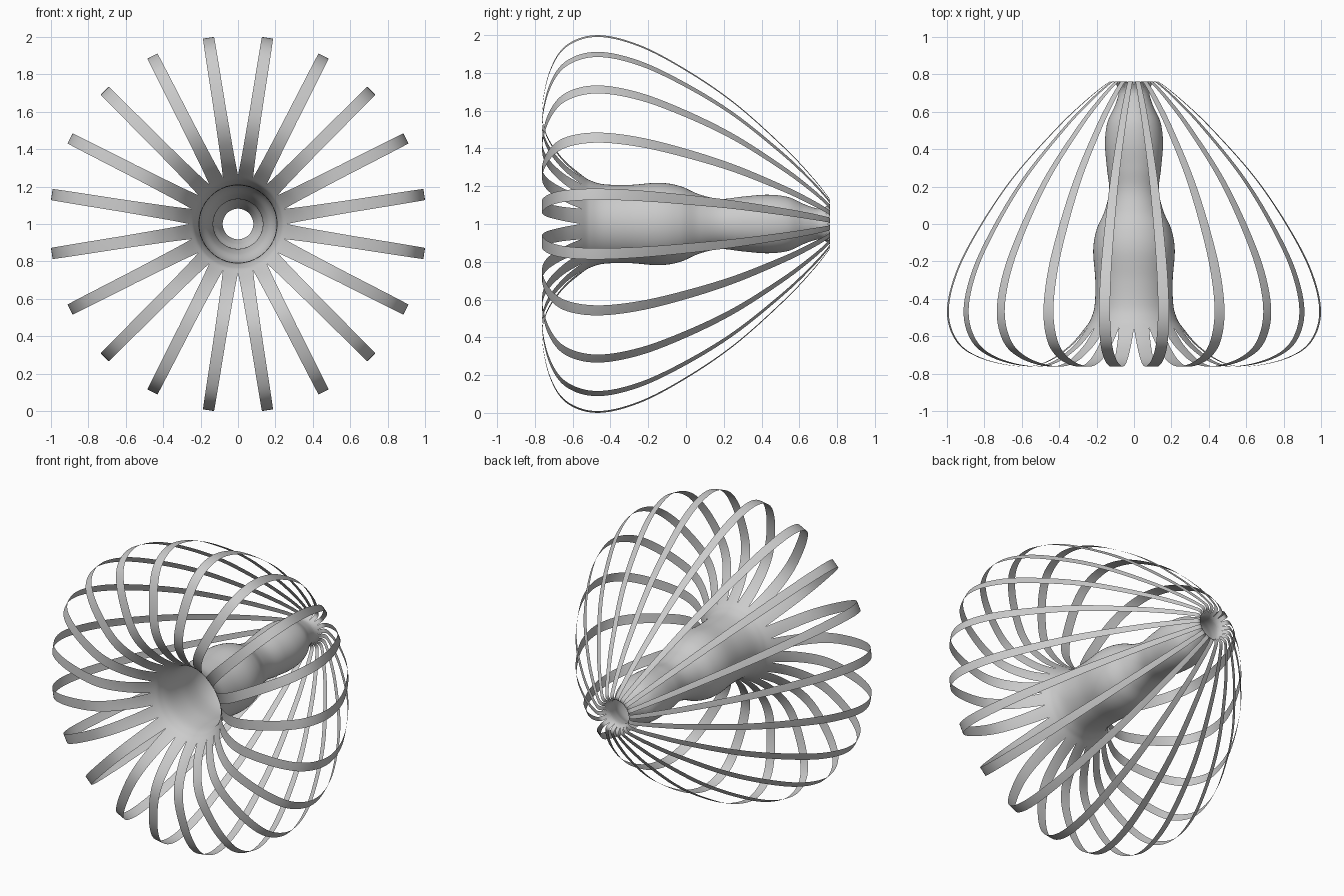
import bpy, bmesh, math
from mathutils import Vector

cube = bpy.data.objects.get("Cube")
if cube:
    bpy.data.objects.remove(cube)

STRIPS = 20
HALF = math.pi / STRIPS      # half the angle of one sector
STEPS = 8                    # samples between profile points

mat = bpy.data.materials.new("plain_grey")
mat.use_nodes = True
grey = (0.6, 0.6, 0.6, 1)
mat.diffuse_color = grey
mat.node_tree.nodes["Principled BSDF"].inputs["Base Color"].default_value = grey

# Closed profile as (radius, y, strip width): hollow core, then outer loop
core = [(.258, -.55, .083), (.228, -.5, .083), (.21, -.43, .083), (.207, -.3, .08),
        (.218, -.14, .08), (.2, -.03, .08), (.157, .07, .08), (.133, .18, .08),
        (.145, .3, .06), (.155, .43, .05), (.143, .54, .04), (.105, .625, .03)]
loop = [(.082, .7, .027), (.095, .746, .028), (.12, .762, .028), (.155, .745, .028),
        (.255, .665, .033), (.41, .52, .038), (.645, .26, .045), (.825, 0, .052),
        (.957, -.25, .057), (1.008, -.47, .06), (.955, -.632, .062), (.82, -.72, .064),
        (.62, -.761, .066), (.48, -.74, .07), (.35, -.655, .075)]
points = [Vector(p) for p in core + loop]


def sample(first, last):
    """Smooth closed spline through the profile between two point numbers."""
    n, out = len(points), []
    for i in range(first, last):
        a, b, c, d = (points[(i + k) % n] for k in (-1, 0, 1, 2))
        for s in range(STEPS):
            t = s / STEPS
            out.append(b + t * (c - a) / 2 + t * t * (a - 2.5 * b + 2 * c - d / 2)
                       + t ** 3 * (1.5 * (b - c) + (d - a) / 2))
    return out + [points[last % n]]


def place(r, y, angle):
    return (r * math.cos(angle), y, 1 + r * math.sin(angle))


def build(name, rows, closed=False):
    """Skin rows of points with quads."""
    bm = bmesh.new()
    grid = [[bm.verts.new(p) for p in row] for row in rows]
    count = len(grid[0])
    for lower, upper in zip(grid, grid[1:]):
        for j in range(count if closed else count - 1):
            k = (j + 1) % count
            bm.faces.new((lower[j], lower[k], upper[k], upper[j]))
    mesh = bpy.data.meshes.new(name)
    bm.to_mesh(mesh)
    bm.free()
    mesh.materials.append(mat)
    mesh.shade_smooth()
    obj = bpy.data.objects.new(name, mesh)
    bpy.context.collection.objects.link(obj)
    return obj


# Hollow core with flared mouth
segments = STRIPS * 4
build("core_tube", [[place(p.x, p.y, HALF * j / 2) for j in range(segments)]
                    for p in sample(0, len(core))], closed=True)

# Thin looping strips, merging into the core at both ends
path = sample(len(core), len(points))
for i in range(STRIPS):
    centre = HALF * (2 * i + 1)
    rows = []
    for p in path:
        spread = min(HALF, math.atan(p.z / 2 / p.x))
        rows.append([place(p.x, p.y, centre + spread * k / 2) for k in range(-2, 3)])
    build(f"strip_{i + 1}", rows)
